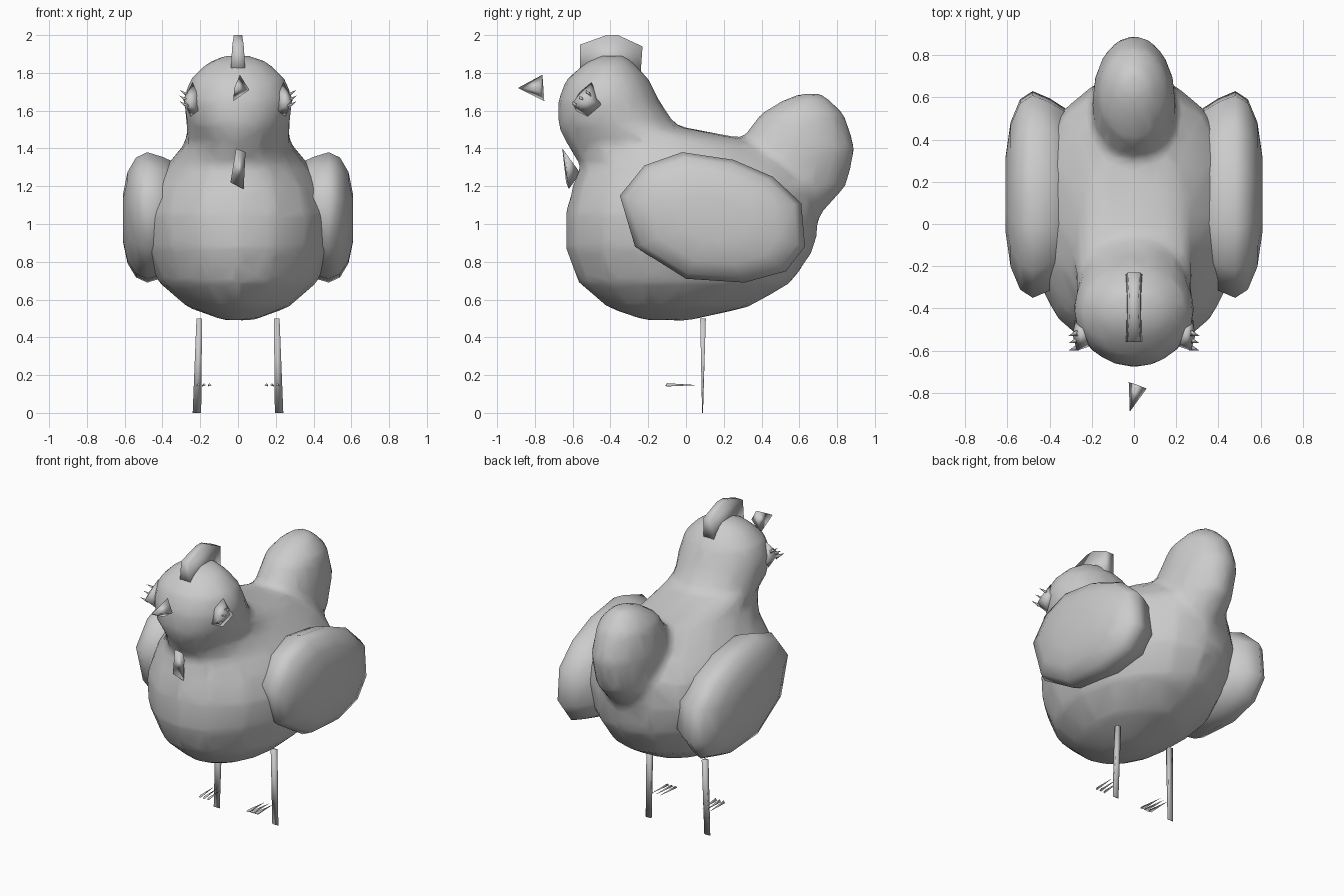
import bpy
import bmesh
from math import sin, cos, pi

cube = bpy.data.objects.get("Cube")
if cube:
    bpy.data.objects.remove(cube, do_unlink=True)

grey = bpy.data.materials.new("plain grey")
grey.use_nodes = True
grey.diffuse_color = (0.6, 0.6, 0.6, 1)
grey.node_tree.nodes["Principled BSDF"].inputs["Base Color"].default_value = (0.6, 0.6, 0.6, 1)


def finish(name, bm, smooth=True):
    bmesh.ops.recalc_face_normals(bm, faces=bm.faces)
    for face in bm.faces:
        face.smooth = smooth
    mesh = bpy.data.meshes.new(name)
    bm.to_mesh(mesh)
    bm.free()
    mesh.materials.append(grey)
    obj = bpy.data.objects.new(name, mesh)
    bpy.context.collection.objects.link(obj)
    return obj


def loft(bm, rings):
    """Skin a stack of equal-length point rings and cap both ends."""
    loops = [[bm.verts.new(p) for p in ring] for ring in rings]
    n = len(loops[0])
    for a, b in zip(loops, loops[1:]):
        for i in range(n):
            j = (i + 1) % n
            bm.faces.new((a[i], a[j], b[j], b[i]))
    bm.faces.new(loops[0][::-1])
    bm.faces.new(loops[-1])


def level_rings(sections, n=16):
    """Elliptical level rings from (height, front y, back y, half width)."""
    return [[(w * sin(2 * pi * i / n),
              (f + b) / 2 - (b - f) / 2 * cos(2 * pi * i / n), z)
             for i in range(n)] for z, f, b, w in sections]


def hull(name, points, side=1, smooth=True):
    bm = bmesh.new()
    for x, y, z in points:
        bm.verts.new((x * side, y, z))
    bmesh.ops.convex_hull(bm, input=bm.verts)
    return finish(name, bm, smooth)


# Body with neck and head, and the upright tail, blended into one skin
bm = bmesh.new()
loft(bm, level_rings([
    (0.49, -0.22, 0.02, 0.08), (0.56, -0.42, 0.33, 0.27),
    (0.69, -0.57, 0.56, 0.42), (0.87, -0.64, 0.68, 0.50),
    (1.05, -0.64, 0.71, 0.52), (1.20, -0.60, 0.70, 0.47),
    (1.31, -0.56, 0.62, 0.38), (1.43, -0.64, 0.42, 0.28),
    (1.52, -0.68, -0.05, 0.275), (1.65, -0.68, -0.14, 0.29),
    (1.76, -0.64, -0.19, 0.26), (1.85, -0.54, -0.27, 0.17),
    (1.89, -0.46, -0.32, 0.08)]))
loft(bm, level_rings([
    (0.95, 0.28, 0.66, 0.13), (1.07, 0.26, 0.73, 0.17),
    (1.20, 0.26, 0.85, 0.19), (1.40, 0.26, 0.90, 0.20),
    (1.58, 0.39, 0.84, 0.17), (1.66, 0.52, 0.76, 0.10),
    (1.69, 0.61, 0.72, 0.05)]))
body = finish("body", bm)
remesh = body.modifiers.new("blend", 'REMESH')
remesh.mode = 'VOXEL'
remesh.voxel_size = 0.03
remesh.use_smooth_shade = True
soften = body.modifiers.new("soften", 'SMOOTH')
soften.factor = 0.5
soften.iterations = 5
reduce = body.modifiers.new("reduce", 'DECIMATE')
reduce.ratio = 0.12

# Wings: one outline, scaled through the thickness
outline = [(-0.35, 1.15), (-0.22, 1.31), (-0.02, 1.38), (0.25, 1.34), (0.46, 1.25),
           (0.61, 1.11), (0.63, 0.88), (0.53, 0.75), (0.31, 0.69), (0.0, 0.71), (-0.27, 0.88)]
layers = [(0.30, 0.8), (0.40, 0.93), (0.48, 1.0), (0.54, 0.92), (0.585, 0.70), (0.61, 0.35)]
for side, label in ((1, "left"), (-1, "right")):
    bm = bmesh.new()
    loft(bm, [[(side * x, 0.14 + (y - 0.14) * s, 1.03 + (z - 1.03) * s)
               for y, z in outline] for x, s in layers])
    finish(label + "_wing", bm)

    # Eye: faceted bead with short lashes
    hull(label + "_eye", [(0.27, -0.60, 1.64), (0.24, -0.50, 1.75), (0.28, -0.45, 1.63),
                          (0.21, -0.58, 1.60), (0.25, -0.52, 1.57), (0.29, -0.53, 1.66),
                          (0.22, -0.56, 1.70)], side)
    for k in range(3):
        y, z = -0.50 - 0.035 * k, 1.69 - 0.03 * k
        hull(f"{label}_lash_{k + 1}", [(0.26, y, z), (0.26, y - 0.03, z), (0.27, y, z - 0.02),
                                      (0.31, y - 0.03, z + 0.02)], side)

    # Leg: thin strip, tapering to an edge at the ground
    hull(label + "_leg", [(0.19, 0.075, 0.5), (0.22, 0.075, 0.5), (0.19, 0.105, 0.5),
                          (0.22, 0.105, 0.5), (0.195, 0.085, 0), (0.24, 0.085, 0),
                          (0.20, 0.09, 0), (0.235, 0.09, 0)], side)

    # Toes: loose slivers in front of the leg
    for k in range(3):
        x = 0.15 + 0.03 * k
        hull(f"{label}_toe_{k + 1}", [(x - 0.01, -0.11, 0.145), (x + 0.01, -0.10, 0.14),
                                     (x, -0.10, 0.157), (x + 0.01, 0.06, 0.147)], side)

# Comb: upright plate, thicker at its base
comb = [(-0.56, 1.80, 0.04), (-0.56, 1.95, 0.03), (-0.42, 2.0, 0.022),
        (-0.36, 2.0, 0.022), (-0.23, 1.94, 0.03), (-0.24, 1.80, 0.04)]
hull("comb", [(s * w, y, z) for y, z, w in comb for s in (1, -1)])

# Beak and wattle: small loose facets
hull("beak", [(-0.02, -0.89, 1.72), (0.01, -0.76, 1.79), (0.06, -0.78, 1.71), (-0.025, -0.75, 1.65)])
hull("wattle", [(-0.01, -0.655, 1.40), (0.04, -0.64, 1.38), (0.03, -0.62, 1.185),
                (-0.04, -0.635, 1.22), (0, -0.56, 1.27)])
